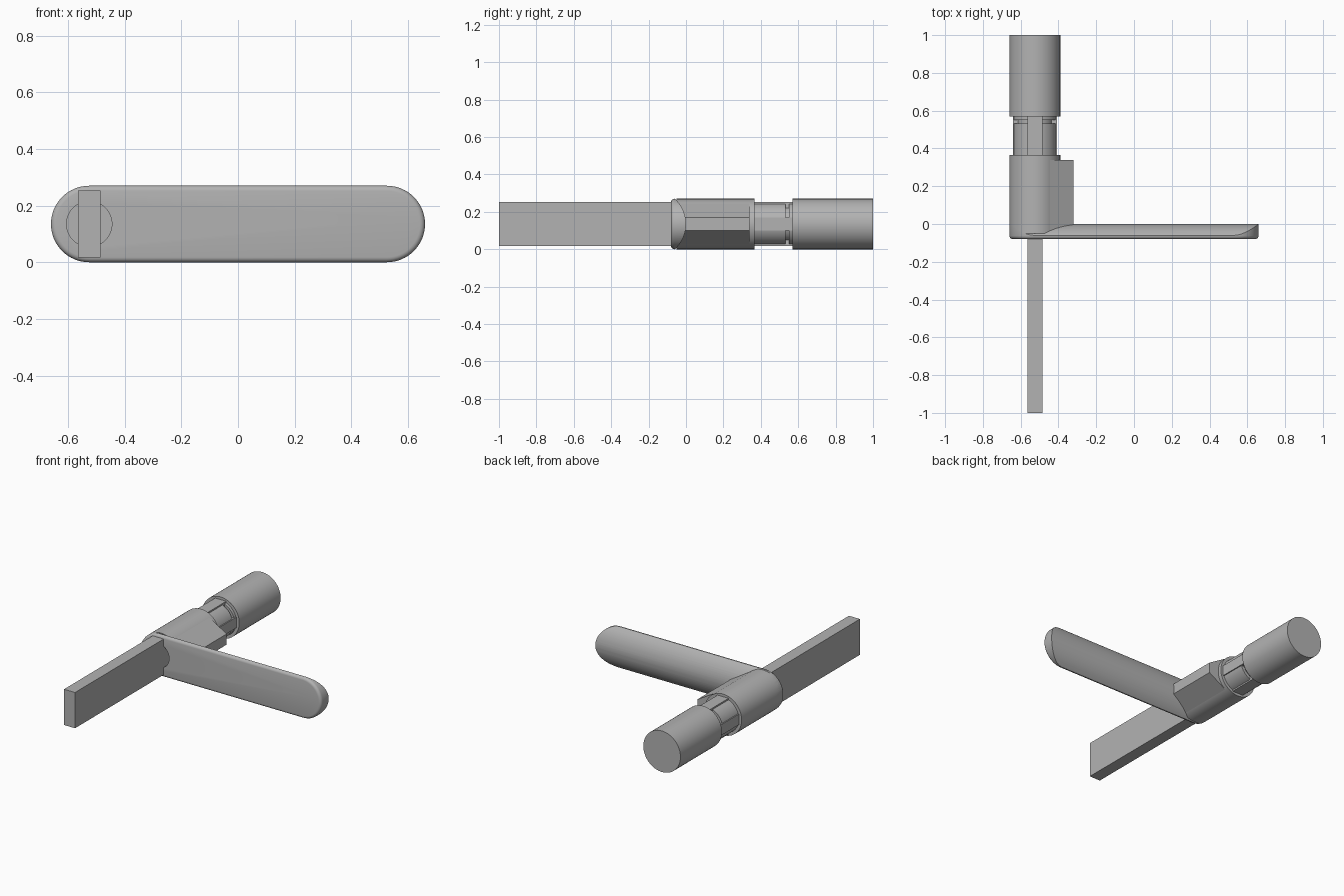
import bpy, bmesh
from math import sin, cos, pi, radians, asin, sqrt

if "Cube" in bpy.data.objects:
    bpy.data.objects.remove(bpy.data.objects["Cube"])

grey = bpy.data.materials.new("satin grey")
grey.use_nodes = True
colour = (0.45, 0.45, 0.45, 1)
grey.diffuse_color = colour
grey.node_tree.nodes["Principled BSDF"].inputs["Base Color"].default_value = colour

AX, AZ, R = -0.525, 0.135, 0.135   # shared axis and main radius


def arc(cx, cz, r, a0, a1, n):
    """Points along an arc, angles in degrees."""
    return [(cx + r * cos(radians(a0 + (a1 - a0) * i / n)),
             cz + r * sin(radians(a0 + (a1 - a0) * i / n))) for i in range(n + 1)]


def prism(name, outline, start, end, along="y", bevel=0):
    """Extrude an outline along y (points x, z) or along x (points y, z)."""
    bm = bmesh.new()
    place = (lambda p, d: (p[0], d, p[1])) if along == "y" else (lambda p, d: (d, p[0], p[1]))
    rings = [[bm.verts.new(place(p, d)) for p in outline] for d in (start, end)]
    front = bm.faces.new(rings[0])
    bm.faces.new(rings[1][::-1])
    n = len(outline)
    for i in range(n):
        j = (i + 1) % n
        bm.faces.new((rings[0][i], rings[1][i], rings[1][j], rings[0][j]))
    bmesh.ops.recalc_face_normals(bm, faces=bm.faces)
    if bevel:
        bmesh.ops.bevel(bm, geom=list(front.edges), offset=bevel, segments=4,
                        profile=0.5, affect="EDGES")
    mesh = bpy.data.meshes.new(name)
    bm.to_mesh(mesh)
    bm.free()
    mesh.materials.append(grey)
    obj = bpy.data.objects.new(name, mesh)
    bpy.context.collection.objects.link(obj)
    return obj


def cylinder(name, r, y0, y1, sides=64):
    return prism(name, arc(AX, AZ, r, 0, 360, sides)[:-1], y0, y1)


def box(name, half_x, half_z, y0, y1):
    pts = [(AX + sx * half_x, AZ + sz * half_z)
           for sx, sz in ((-1, -1), (1, -1), (1, 1), (-1, 1))]
    return prism(name, pts, y0, y1)


def carve(obj, cutter, operation):
    mod = obj.modifiers.new("carve", "BOOLEAN")
    mod.object, mod.operation, mod.solver = cutter, operation, "EXACT"
    bpy.ops.object.select_all(action="DESELECT")
    bpy.context.view_layer.objects.active = obj
    obj.select_set(True)
    bpy.ops.object.modifier_apply(modifier=mod.name)


# Lever: rounded bar with a soft front edge and a domed back
stadium = arc(-AX, AZ, R, -90, 90, 32) + arc(AX, AZ, R, 90, 270, 32)
lever = prism("lever", stadium, -0.08, 0.05, bevel=0.018)
dome_r = 0.182
half = asin(R / dome_r) * 180 / pi
dome = arc(-dome_r, AZ, dome_r, -half - 2, half + 2, 24)
dome_cutter = prism("dome_cutter", [(-0.2, dome[0][1])] + dome + [(-0.2, dome[-1][1])],
                    -0.8, 0.8, along="x")
carve(lever, dome_cutter, "INTERSECT")

# Hub barrel, bored from the front together with the lever
hub = cylinder("hub", R, -0.05, 0.365)
bore_cutter = cylinder("bore_cutter", 0.08, -0.2, 0.3)
for part in (lever, hub):
    carve(part, bore_cutter, "DIFFERENCE")
for cutter in (dome_cutter, bore_cutter):
    bpy.data.objects.remove(cutter)

# Stop block tangent to the hub on the lever side
tx, tz = 0.069, 0.115
block = [(tx, tz), (0.205, 0.035), (0.205, -0.035), (tx, -tz), (0.1, 0)]
stop_block = prism("stop_block", [(AX + x, AZ + z) for x, z in block], -0.05, 0.34)

# Flat tailpiece and the crossing key bar through the neck
box("tailpiece", 0.04, 0.1175, -1, 0.57)
box("key_bar", 0.1165, 0.035, 0.31, 0.57)

# Neck with a narrow groove, and the end cap
neck = [cylinder("neck_core", 0.095, 0.35, 0.58),
        cylinder("neck_sleeve", 0.115, 0.36, 0.532),
        cylinder("neck_ring", 0.115, 0.55, 0.57)]
cap = cylinder("end_cap", R, 0.57, 1)

bpy.ops.object.select_all(action="DESELECT")
for obj in [lever, hub, cap] + neck:
    obj.select_set(True)
bpy.context.view_layer.objects.active = lever
bpy.ops.object.shade_smooth_by_angle(angle=radians(30))
